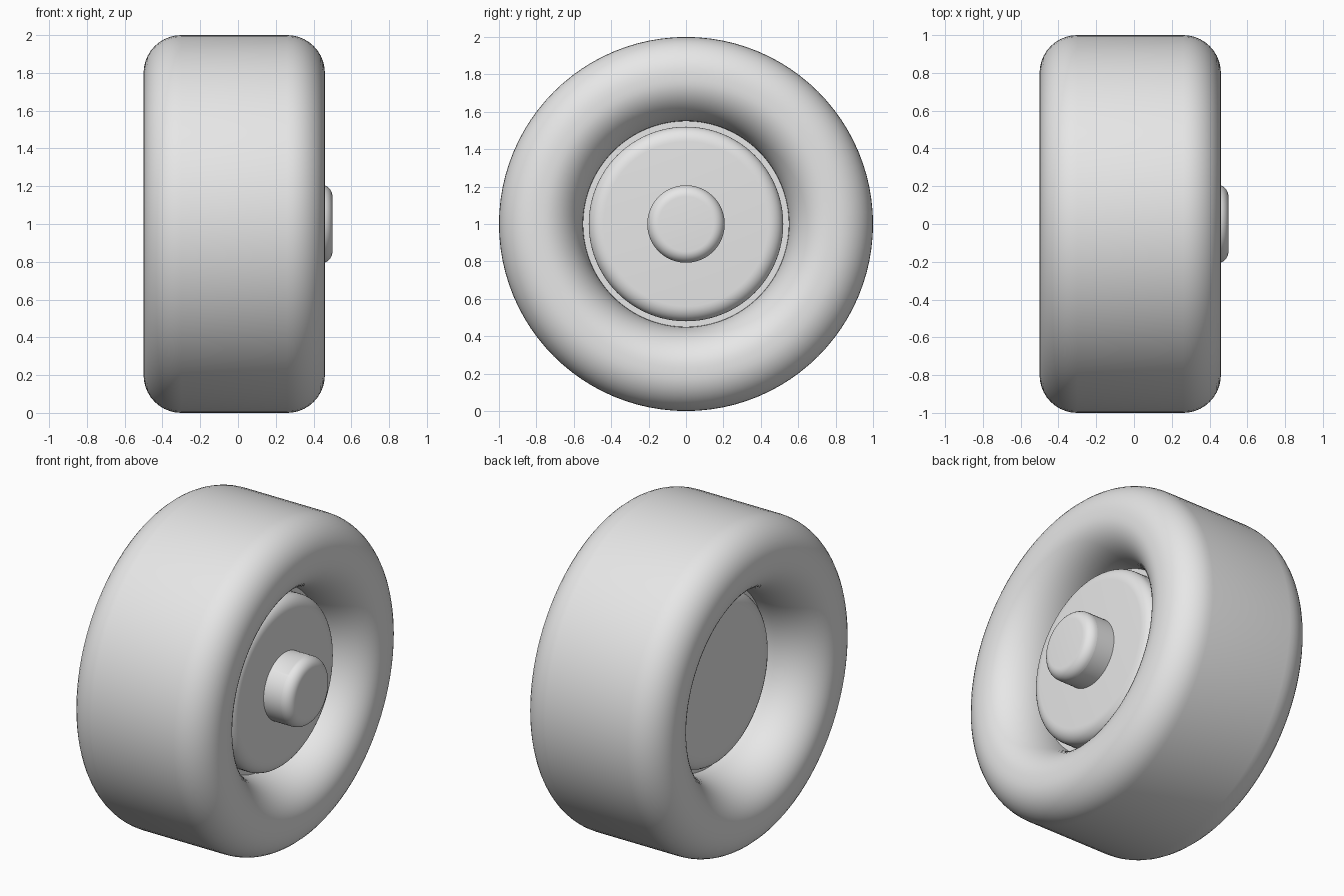
import bpy, bmesh, math

if "Cube" in bpy.data.objects:
    bpy.data.objects.remove(bpy.data.objects["Cube"])

MID = -0.02   # x of the tyre's middle plane
grey = bpy.data.materials.new("light grey")
grey.diffuse_color = (0.8, 0.8, 0.8, 1)
grey.use_nodes = True
grey.node_tree.nodes["Principled BSDF"].inputs["Base Color"].default_value = grey.diffuse_color


def arc(cx, cr, ax, ar, start, end, n=10):
    """Elliptical arc in (x, radius) space, angles in degrees."""
    pts = []
    for i in range(n + 1):
        a = math.radians(start + (end - start) * i / n)
        pts.append((cx + ax * math.cos(a), cr + ar * math.sin(a)))
    return pts


def lathe(name, profile, closed=False, sides=96, angle=40):
    """Turn an (x, radius) profile round the axle, at height 1."""
    bm = bmesh.new()
    rings = []
    for x, r in profile:
        rings.append([bm.verts.new((x, r * math.cos(math.tau * k / sides),
                                    1 + r * math.sin(math.tau * k / sides)))
                      for k in range(sides)])
    pairs = list(zip(rings, rings[1:]))
    if closed:
        pairs.append((rings[-1], rings[0]))
    else:
        bm.faces.new(rings[0])
        bm.faces.new(rings[-1])
    for a, b in pairs:
        for k in range(sides):
            j = (k + 1) % sides
            bm.faces.new((a[k], a[j], b[j], b[k]))
    bmesh.ops.recalc_face_normals(bm, faces=bm.faces)
    me = bpy.data.meshes.new(name)
    bm.to_mesh(me)
    bm.free()
    me.materials.append(grey)
    ob = bpy.data.objects.new(name, me)
    bpy.context.collection.objects.link(ob)
    bpy.ops.object.select_all(action='DESELECT')
    ob.select_set(True)
    bpy.context.view_layer.objects.active = ob
    bpy.ops.object.shade_smooth_by_angle(angle=math.radians(angle))


# Tyre: flat tread, round shoulders, sidewalls rolling into the hole
half = (arc(0.28, 0.80, 0.20, 0.20, 90, 0)
        + arc(0.20, 0.77, 0.28, 0.22, 0, -90, 14))
right = [(MID + x, r) for x, r in half]
left = [(MID - x, r) for x, r in reversed(half)]
lathe("tyre", right + left, closed=True)

# Hub disc: rounded front edge, bevelled back
lathe("hub_disc",
      [(-0.23, 0.42)] + arc(-0.17, 0.43, -0.06, 0.09, 0, 90, 6)
      + arc(0.25, 0.44, 0.07, 0.08, 90, 0, 8))

# Band that seats the hub in the tyre
lathe("hub_seat", [(-0.15, 0.56), (0.18, 0.56)])

# Centre cap
lathe("centre_cap",
      [(0.28, 0.207), (0.44, 0.207)] + arc(0.44, 0.147, 0.06, 0.06, 90, 0, 8))
